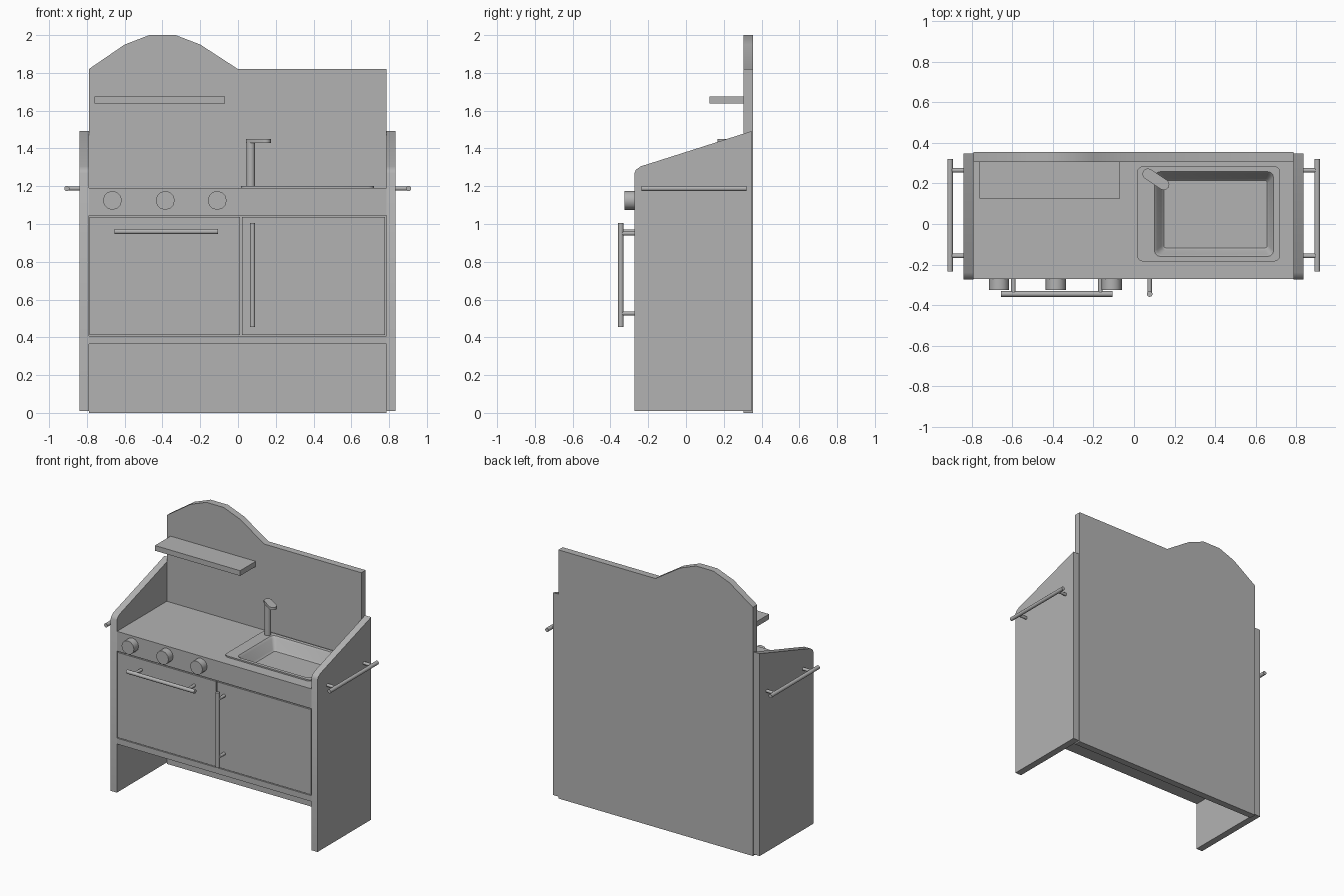
import bpy, bmesh, math
from mathutils import Vector

cube = bpy.data.objects.get("Cube")
if cube:
    bpy.data.objects.remove(cube, do_unlink=True)

grey = bpy.data.materials.new("plain grey")
grey.use_nodes = True
grey.diffuse_color = (0.45, 0.45, 0.45, 1)
grey.node_tree.nodes["Principled BSDF"].inputs["Base Color"].default_value = grey.diffuse_color


def finish(name, bm):
    bmesh.ops.recalc_face_normals(bm, faces=bm.faces)
    mesh = bpy.data.meshes.new(name)
    bm.to_mesh(mesh)
    bm.free()
    mesh.materials.append(grey)
    ob = bpy.data.objects.new(name, mesh)
    bpy.context.collection.objects.link(ob)
    return ob


def smooth(ob):
    bpy.ops.object.select_all(action='DESELECT')
    ob.select_set(True)
    bpy.context.view_layer.objects.active = ob
    bpy.ops.object.shade_smooth_by_angle(angle=math.radians(35))


def box(name, x, y, z):
    bm = bmesh.new()
    bmesh.ops.create_cube(bm, size=1)
    for v in bm.verts:
        v.co = [lo + (c + 0.5) * (hi - lo) for c, (lo, hi) in zip(v.co, (x, y, z))]
    return finish(name, bm)


def prism(name, points, offset):
    """Extrude a flat outline along an offset."""
    bm = bmesh.new()
    face = bm.faces.new([bm.verts.new(p) for p in points])
    new = bmesh.ops.extrude_face_region(bm, geom=[face])["geom"]
    bmesh.ops.translate(bm, vec=offset, verts=[g for g in new if isinstance(g, bmesh.types.BMVert)])
    return finish(name, bm)


def rod(name, a, b, radius, sides=12):
    a, b = Vector(a), Vector(b)
    bm = bmesh.new()
    bmesh.ops.create_cone(bm, cap_ends=True, segments=sides, radius1=radius,
                          radius2=radius, depth=(b - a).length)
    turn = (b - a).to_track_quat('Z', 'Y')
    for v in bm.verts:
        v.co = turn @ v.co + (a + b) / 2
    ob = finish(name, bm)
    smooth(ob)
    return ob


def rail(name, a, b, posts, stand):
    """Bar from a to b with posts running back along the stand vector."""
    rod(name + "_bar", a, b, 0.014)
    for i, t in enumerate(posts):
        p = Vector(a).lerp(Vector(b), t)
        rod(f"{name}_post_{i + 1}", p, p + Vector(stand), 0.011)


def loop(bm, x0, x1, y0, y1, z, c):
    """Rectangle with rounded corners."""
    verts = []
    for i, (x, y) in enumerate(((x1 - c, y1 - c), (x0 + c, y1 - c), (x0 + c, y0 + c), (x1 - c, y0 + c))):
        for k in range(4):
            a = math.pi / 2 * (i + k / 3)
            verts.append(bm.verts.new((x + c * math.cos(a), y + c * math.sin(a), z)))
    return verts


# Back board with an arched hump on one side
arch = [(-0.79, 1.82), (-0.6, 1.95), (-0.47, 2), (-0.33, 2), (-0.2, 1.95), (0, 1.82)]
outline = [(-0.79, 0)] + arch + [(0.785, 1.82), (0.785, 0)]
smooth(prism("back_board", [(x, 0.305, z) for x, z in outline], (0, 0.05, 0)))

# Side panels with sloping tops
side = [(-0.273, 0.01), (-0.273, 1.27), (-0.265, 1.287), (-0.24, 1.305), (0.348, 1.492), (0.348, 0.01)]
for name, x in (("right_side_panel", -0.84), ("left_side_panel", 0.785)):
    smooth(prism(name, [(x, y, z) for y, z in side], (0.05, 0, 0)))

# Cabinet body with a pocket for the basin
body = box("cabinet_body", (-0.79, 0.785), (-0.256, 0.305), (0.365, 1.188))
cutter = box("basin_cutter", (0.085, 0.7), (-0.17, 0.268), (1.05, 1.3))
cutter.hide_render = True
cutter.hide_viewport = True
top = box("countertop", (-0.79, 0.785), (-0.271, 0.305), (1.16, 1.19))
for ob in (body, top):
    cut = ob.modifiers.new("basin_pocket", 'BOOLEAN')
    cut.operation = 'DIFFERENCE'
    cut.object = cutter
    cut.solver = 'EXACT'

# Flush fronts: control panel, two doors and bottom rail
front = (-0.271, -0.256)
box("control_panel", (-0.79, 0.785), front, (1.045, 1.16))
box("oven_door", (-0.786, 0.011), (-0.269, -0.256), (0.413, 1.036))
box("cupboard_door", (0.02, 0.779), (-0.269, -0.256), (0.413, 1.036))
box("bottom_rail", (-0.79, 0.785), front, (0.365, 0.408))

# Sink: rim, lip, sloping walls and floor
bm = bmesh.new()
rings = [loop(bm, *r) for r in (
    (0.015, 0.72, -0.185, 0.285, 1.186, 0.03),
    (0.015, 0.72, -0.185, 0.285, 1.2, 0.03),
    (0.1, 0.688, -0.16, 0.258, 1.2, 0.03),
    (0.115, 0.68, -0.15, 0.248, 1.188, 0.025),
    (0.135, 0.665, -0.13, 0.225, 1.12, 0.02),
    (0.147, 0.656, -0.118, 0.215, 1.11, 0.012))]
for a, b in zip(rings, rings[1:]):
    for i in range(len(a)):
        j = (i + 1) % len(a)
        bm.faces.new((a[i], a[j], b[j], b[i]))
bm.faces.new(rings[-1])
smooth(finish("sink_basin", bm))

# Tap: column and angled flat spout with rounded ends
base, tip = Vector((0.068, 0.247, 1.43)), Vector((0.147, 0.194, 1.43))
rod("tap_column", (base.x, base.y, 1.19), base, 0.023)
aim = math.atan2(tip.y - base.y, tip.x - base.x)
spout = []
for centre, start in ((tip, aim - math.pi / 2), (base, aim + math.pi / 2)):
    for k in range(7):
        a = start + math.pi * k / 6
        spout.append(centre + Vector((math.cos(a), math.sin(a), 0)) * 0.027)
smooth(prism("tap_spout", spout, (0, 0, 0.02)))

# Shelf
box("shelf", (-0.76, -0.07), (0.125, 0.305), (1.637, 1.675))

# Control knobs
for i, x in enumerate((-0.665, -0.385, -0.11)):
    rod(f"knob_{i + 1}", (x, -0.265, 1.125), (x, -0.325, 1.125), 0.05)

# Door handles and side towel rails
rail("oven_handle", (-0.655, -0.345, 0.96), (-0.105, -0.345, 0.96), (0.11, 0.89), (0, 0.078, 0))
rail("cupboard_handle", (0.077, -0.345, 0.455), (0.077, -0.345, 1.005), (0.13, 0.9), (0, 0.078, 0))
for name, s, x in (("left_towel_rail", 1, 0.903), ("right_towel_rail", -1, -0.906)):
    rail(name, (x, -0.235, 1.188), (x, 0.32, 1.188), (0.14, 0.9), (-0.075 * s, 0, 0))
